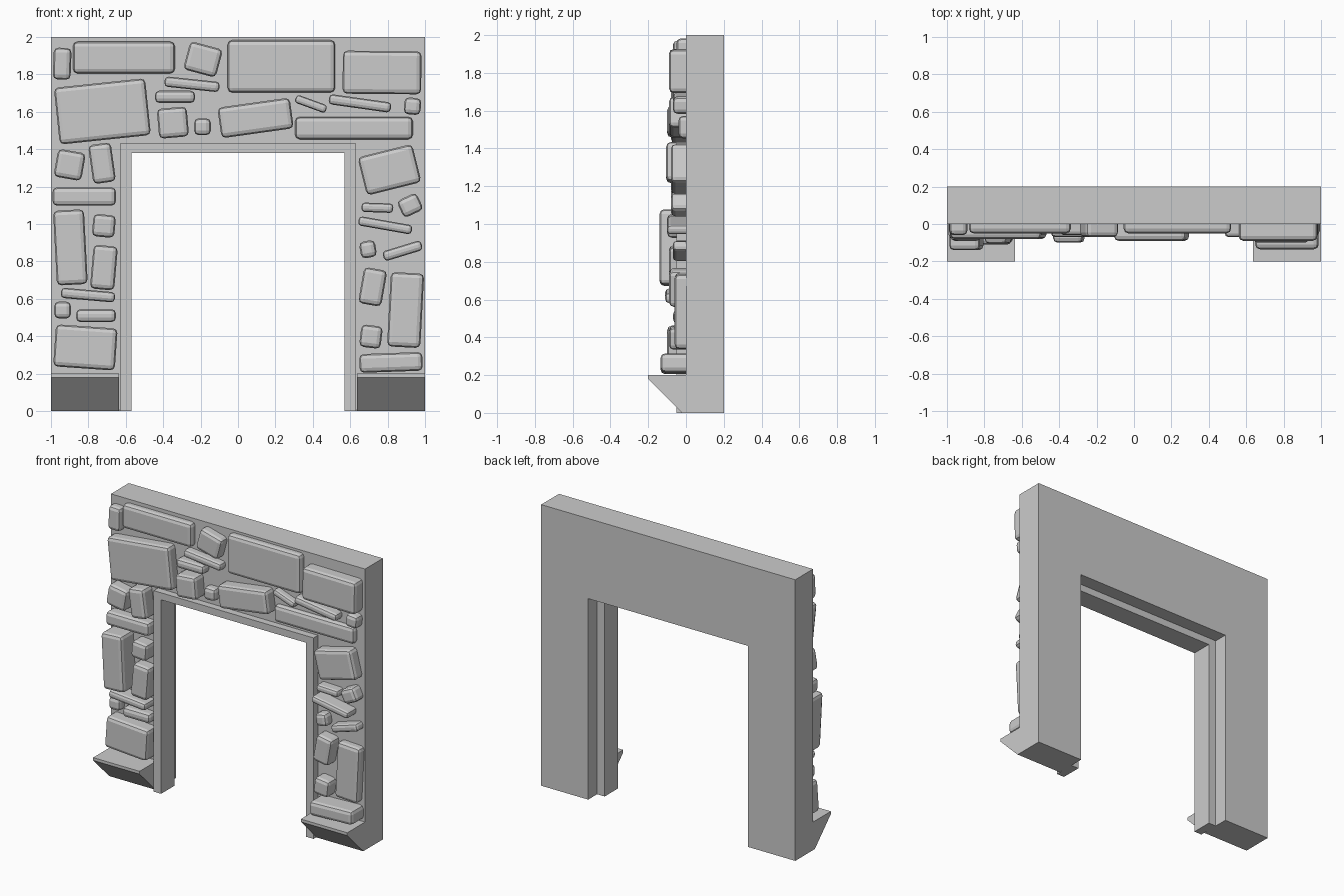
import bpy, bmesh
from math import radians
from mathutils import Matrix

if "Cube" in bpy.data.objects:
    bpy.data.objects.remove(bpy.data.objects["Cube"])


def add_object(name, bm):
    bmesh.ops.recalc_face_normals(bm, faces=bm.faces)
    mesh = bpy.data.meshes.new(name)
    bm.to_mesh(mesh)
    bm.free()
    obj = bpy.data.objects.new(name, mesh)
    bpy.context.collection.objects.link(obj)
    return obj


def prism(name, points, direction):
    """Extrude a closed 3D outline along a direction."""
    bm = bmesh.new()
    face = bm.faces.new([bm.verts.new(p) for p in points])
    new = bmesh.ops.extrude_face_region(bm, geom=[face], use_keep_orig=True)
    verts = [v for v in new["geom"] if isinstance(v, bmesh.types.BMVert)]
    bmesh.ops.translate(bm, verts=verts, vec=direction)
    return add_object(name, bm)


def arch(name, outer, top, inner, lintel, y0, y1):
    outline = [(-outer, 0), (-outer, top), (outer, top), (outer, 0),
               (inner, 0), (inner, lintel), (-inner, lintel), (-inner, 0)]
    return prism(name, [(x, y0, z) for x, z in outline], (0, y1 - y0, 0))


def stone(name, x, z, w, h, angle, depth):
    """Chamfered block facing -y, its back buried in the wall."""
    back = 0.03
    bm = bmesh.new()
    bmesh.ops.create_cube(bm, size=1)
    bmesh.ops.scale(bm, verts=bm.verts, vec=(w, depth + back, h))
    bmesh.ops.bevel(bm, geom=bm.edges[:], offset=min(0.025, 0.36 * min(w, h)),
                    segments=2, profile=0.5, affect='EDGES')
    bmesh.ops.transform(bm, verts=bm.verts,
                        matrix=Matrix.Translation((x, (back - depth) / 2, z))
                        @ Matrix.Rotation(-radians(angle), 4, 'Y'))
    return add_object(name, bm)


# wall and the trim stepping into the opening
arch("wall", 1, 2, 0.63, 1.43, 0, 0.2)
arch("opening_trim", 0.63, 1.43, 0.57, 1.38, -0.05, 0.1)

# sloped corbel at the foot of each leg
for side, label in ((-1, "left"), (1, "right")):
    profile = [(0, 0.2), (-0.2, 0.2), (-0.2, 0.18), (-0.02, 0), (0, 0)]
    prism(label + "_foot", [(side * 0.635, y, z) for y, z in profile],
          (side * 0.365, 0, 0))

# stones: x, z, width, height, tilt, depth
lintel_stones = [
    (-.94, 1.857, .095, .17, -2, .06), (-.61, 1.89, .545, .17, 0, .05),
    (-.187, 1.88, .18, .155, -15, .07), (.232, 1.843, .575, .28, 0, .05),
    (.77, 1.81, .42, .23, -.5, .09), (-.725, 1.602, .49, .305, 6, .08),
    (-.246, 1.747, .295, .055, -6, .06), (-.337, 1.68, .215, .065, 0, .07),
    (-.348, 1.542, .16, .16, 5, .1), (-.19, 1.52, .09, .09, 0, .06),
    (.094, 1.567, .39, .165, 8, .09), (.39, 1.642, .175, .045, -20, .05),
    (.652, 1.645, .335, .055, -8, .07), (.933, 1.63, .09, .09, -5, .07),
    (.62, 1.513, .63, .12, 0, .04)]
left_stones = [
    (-.9, 1.316, .15, .15, -10, .09), (-.727, 1.325, .122, .21, 8, .105),
    (-.822, 1.147, .34, .098, 0, .08), (-.896, .875, .165, .4, 3, .14),
    (-.717, .99, .12, .12, -5, .1), (-.717, .767, .13, .235, -5, .09),
    (-.802, .62, .29, .055, -5, .11), (-.938, .54, .09, .09, 0, .06),
    (-.759, .51, .214, .07, 0, .07), (-.816, .34, .33, .225, -4, .1)]
right_stones = [
    (.81, 1.29, .3, .21, 14, .08), (.745, 1.087, .17, .05, -2, .07),
    (.92, 1.1, .115, .1, 25, .08), (.787, .993, .29, .05, -10, .1),
    (.695, .865, .085, .09, 10, .07), (.88, .857, .215, .055, 17, .07),
    (.72, .664, .125, .195, -10, .09), (.896, .54, .178, .398, -3, .06),
    (.711, .398, .115, .12, -7, .09), (.818, .26, .338, .1, 2, .135)]
for group, stones in (("lintel", lintel_stones), ("left", left_stones),
                      ("right", right_stones)):
    for i, data in enumerate(stones, 1):
        stone(f"{group}_stone_{i}", *data)
